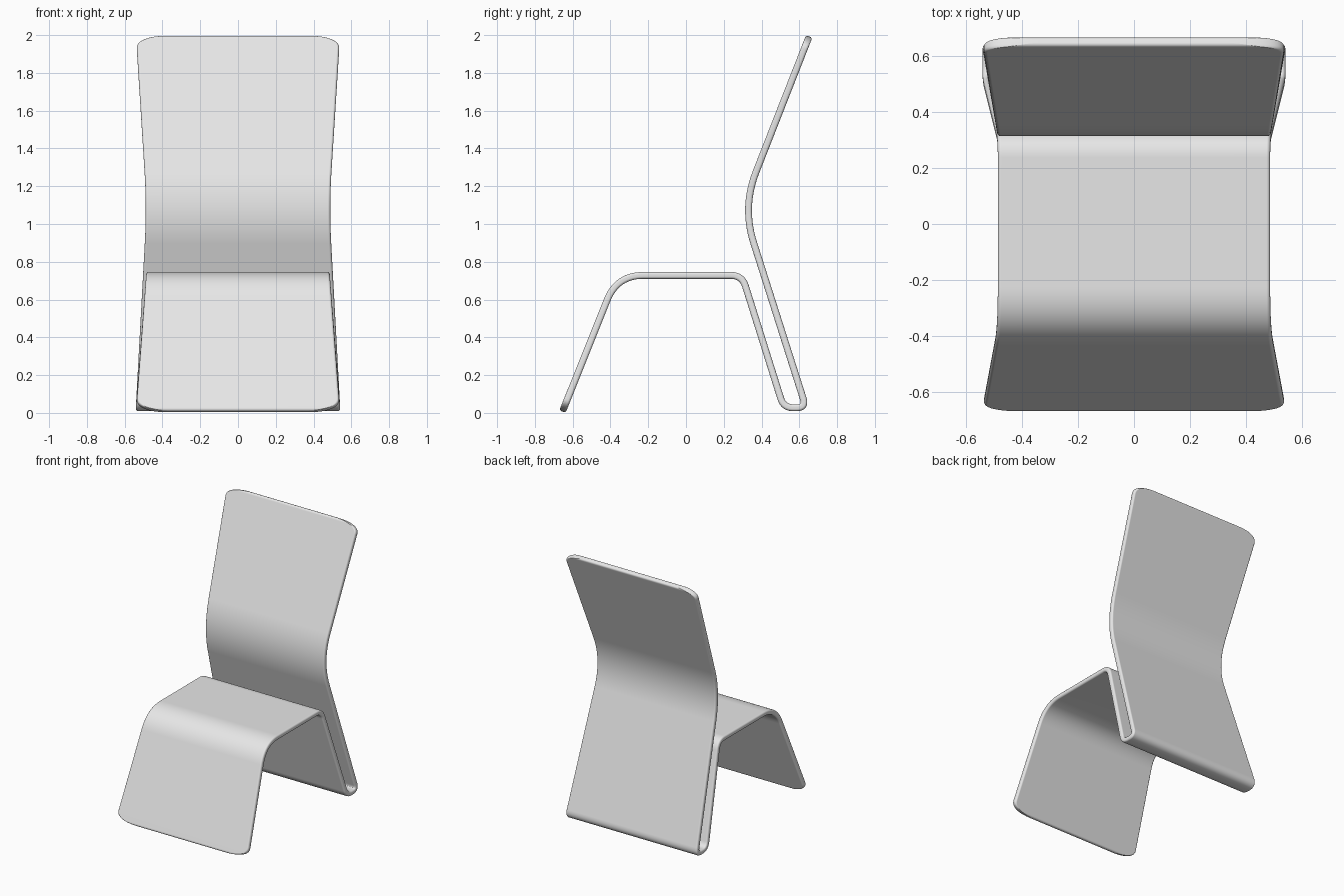
import bpy, bmesh, math
from mathutils import Vector

cube = bpy.data.objects.get("Cube")
if cube:
    bpy.data.objects.remove(cube, do_unlink=True)

HALF_THICK, EDGE_R = 0.018, 0.013
CORNER_ACROSS, CORNER_ALONG, POWER = 0.2, 0.075, 2.5

# Side profile of the bent sheet: (y, z, half width), fillet length
PROFILE = [
    ((-0.654, 0.007, 0.54), 0),       # front foot
    ((-0.365, 0.728, 0.486), 0.14),   # seat front
    ((0.297, 0.728, 0.486), 0.06),    # seat rear
    ((0.517, 0.027, 0.541), 0.052),   # floor fold
    ((0.636, 0.027, 0.541), 0.052),
    ((0.298, 1.09, 0.483), 0.2),      # waist of the backrest
    ((0.652, 1.993, 0.54), 0),        # top edge
]


def end_run(end, inner, steps=14):
    """Stations closing in on a sheet end, spaced tightly near the edge."""
    step = (inner - end).normalized()
    return [(end + step * d, d) for d in
            (CORNER_ALONG * (1 - math.cos(i * math.pi / 2 / steps)) for i in range(steps + 1))]


def fillet(before, corner, after, length, steps=14):
    """Smooth bend around one corner of the profile."""
    a = corner + (before - corner).normalized() * length
    b = corner + (after - corner).normalized() * length
    ts = [i / steps for i in range(steps + 1)]
    return [(a * (1 - t) ** 2 + corner * 2 * t * (1 - t) + b * t * t, 1.0) for t in ts]


def section(half_w, half_t, steps=5):
    """Rounded rectangle across the sheet."""
    r = min(EDGE_R, half_t)
    pts = []
    for q, (sx, sn) in enumerate([(1, 1), (-1, 1), (-1, -1), (1, -1)]):
        for i in range(steps + 1):
            a = (q + i / steps) * math.pi / 2
            pts.append((sx * (half_w - r) + r * math.cos(a), sn * (half_t - r) + r * math.sin(a)))
    return pts


# Stations along the whole path
pts = [Vector(p) for p, _ in PROFILE]
stations = end_run(pts[0], pts[1])
for i in range(1, len(pts) - 1):
    stations += fillet(pts[i - 1], pts[i], pts[i + 1], PROFILE[i][1])
stations += reversed(end_run(pts[-1], pts[-2]))

# Loft the sheet
bm = bmesh.new()
rings = []
for i, (p, d) in enumerate(stations):
    tangent = Vector((0, 0))
    for j in (i - 1, i):
        if 0 <= j < len(stations) - 1:
            tangent += (stations[j + 1][0] - stations[j][0]).xy.normalized()
    tangent.normalize()
    # Rounded outline corners and softened end edges
    u = max(0, 1 - d / CORNER_ALONG)
    half_w = p.z - CORNER_ACROSS * (1 - (1 - u ** POWER) ** (1 / POWER))
    e = max(0, EDGE_R - d)
    half_t = HALF_THICK - EDGE_R + math.sqrt(EDGE_R ** 2 - e ** 2)
    rings.append([bm.verts.new((x, p.x - tangent.y * n, p.y + tangent.x * n))
                  for x, n in section(half_w, half_t)])
for a, b in zip(rings, rings[1:]):
    for k in range(len(a)):
        m = (k + 1) % len(a)
        bm.faces.new((a[k], a[m], b[m], b[k]))
bm.faces.new(rings[0])
bm.faces.new(rings[-1])
bmesh.ops.recalc_face_normals(bm, faces=bm.faces)

mesh = bpy.data.meshes.new("bent_sheet_chair")
bm.to_mesh(mesh)
bm.free()
chair = bpy.data.objects.new("bent_sheet_chair", mesh)
bpy.context.collection.objects.link(chair)

# Single light grey finish
mat = bpy.data.materials.new("light_grey")
mat.use_nodes = True
mat.diffuse_color = (0.8, 0.8, 0.8, 1)
mat.node_tree.nodes["Principled BSDF"].inputs["Base Color"].default_value = (0.8, 0.8, 0.8, 1)
mesh.materials.append(mat)

bpy.ops.object.select_all(action="DESELECT")
chair.select_set(True)
bpy.context.view_layer.objects.active = chair
bpy.ops.object.shade_smooth_by_angle(angle=math.radians(50))
chair.modifiers.new("even_shading", "WEIGHTED_NORMAL").keep_sharp = True
